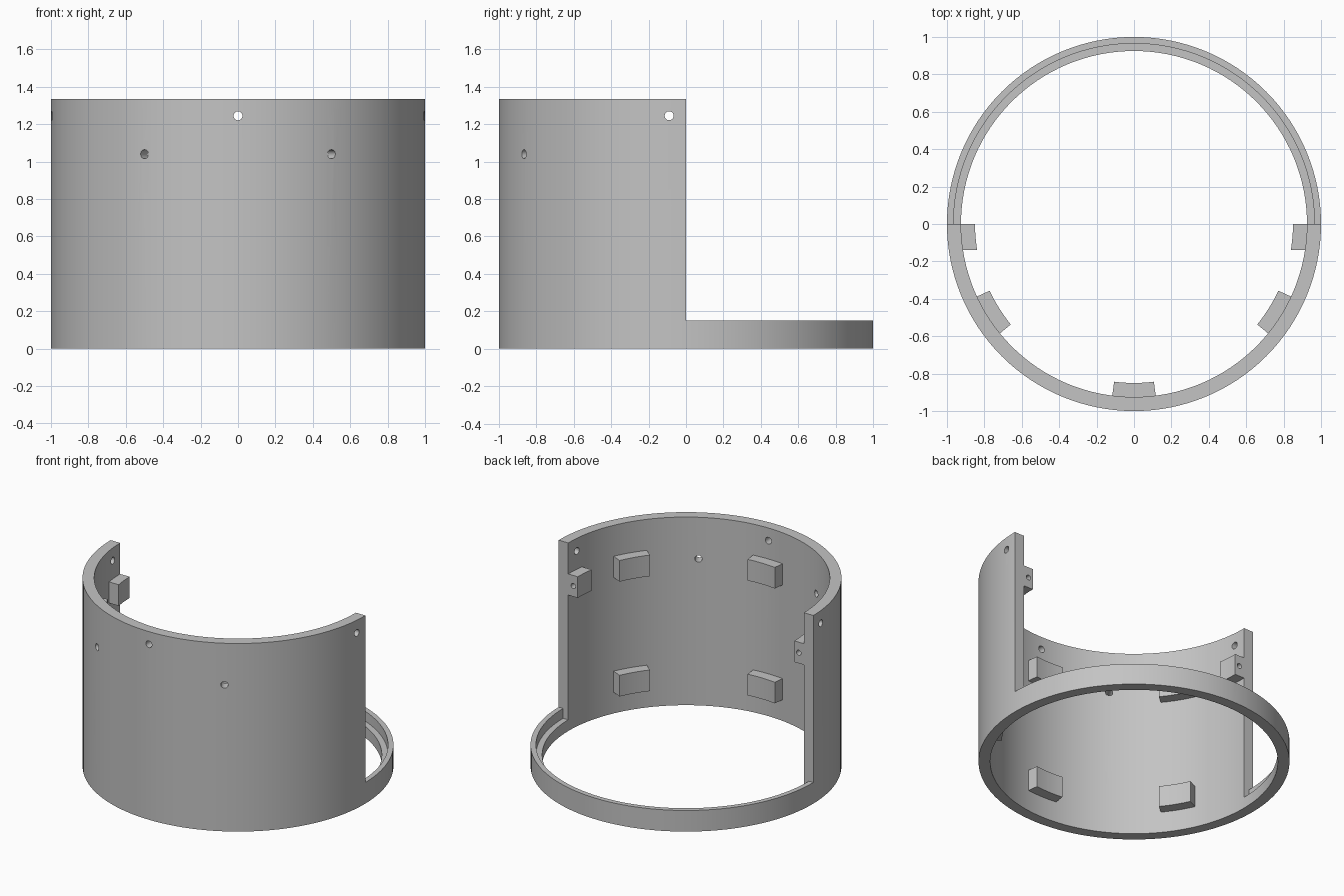
import bpy
import bmesh
from math import asin, cos, pi, radians, sin
from mathutils import Vector

cube = bpy.data.objects.get("Cube")
if cube:
    bpy.data.objects.remove(cube)

OUTER, INNER, RABBET = 1.0, 0.925, 0.965
HEIGHT, RING_TOP, LEDGE = 1.335, 0.15, 0.08
BLOCK_R, BLOCK_H = 0.85, 0.15
LOW_Z, HIGH_Z, VENT_Z = 0.15, 0.965, 1.245
MID_Z = HIGH_Z + BLOCK_H / 2

grey = bpy.data.materials.new("matte grey")
grey.use_nodes = True
grey.diffuse_color = (0.55, 0.55, 0.55, 1)
grey.node_tree.nodes["Principled BSDF"].inputs["Base Color"].default_value = grey.diffuse_color


def finish(name, bm):
    bmesh.ops.recalc_face_normals(bm, faces=bm.faces)
    mesh = bpy.data.meshes.new(name)
    bm.to_mesh(mesh)
    bm.free()
    mesh.materials.append(grey)
    ob = bpy.data.objects.new(name, mesh)
    bpy.context.collection.objects.link(ob)
    return ob


def arc(r, a0, a1, steps):
    return [(r * cos(a0 + (a1 - a0) * i / steps), r * sin(a0 + (a1 - a0) * i / steps))
            for i in range(steps + 1)]


def prism(name, points, z0, z1):
    """Extrude a flat outline from z0 up to z1."""
    bm = bmesh.new()
    face = bm.faces.new([bm.verts.new((x, y, z0)) for x, y in points])
    top = bmesh.ops.extrude_face_region(bm, geom=[face])["geom"]
    bmesh.ops.translate(bm, vec=(0, 0, z1 - z0),
                        verts=[v for v in top if isinstance(v, bmesh.types.BMVert)])
    return finish(name, bm)


def tube(name, r0, r1, z0, z1, segments=128):
    """Revolve a rectangular section into a closed tube."""
    bm = bmesh.new()
    rings = []
    for x, y in arc(1, 0, 2 * pi, segments)[:-1]:
        rings.append([bm.verts.new((x * r, y * r, z))
                      for r, z in ((r0, z0), (r1, z0), (r1, z1), (r0, z1))])
    for i, ring in enumerate(rings):
        after = rings[(i + 1) % segments]
        for j in range(4):
            k = (j + 1) % 4
            bm.faces.new((ring[j], after[j], after[k], ring[k]))
    return finish(name, bm)


def rod(start, end, r):
    """Round cutter between two points."""
    start, end = Vector(start), Vector(end)
    axis = end - start
    bm = bmesh.new()
    bmesh.ops.create_cone(bm, cap_ends=True, segments=24, radius1=r, radius2=r,
                          depth=axis.length)
    turn = axis.to_track_quat("Z", "Y").to_matrix()
    bmesh.ops.rotate(bm, cent=(0, 0, 0), matrix=turn, verts=bm.verts)
    bmesh.ops.translate(bm, vec=(start + end) / 2, verts=bm.verts)
    return finish("hole_cutter", bm)


def cut(ob, cutter):
    mod = ob.modifiers.new("cut", "BOOLEAN")
    mod.operation, mod.solver, mod.object = "DIFFERENCE", "EXACT", cutter
    with bpy.context.temp_override(object=ob, active_object=ob, selected_objects=[ob]):
        bpy.ops.object.modifier_apply(modifier=mod.name)
    bpy.data.objects.remove(cutter)


# Round shell: tall front half, low ring with a stepped rim at the back
shell = tube("shell", INNER, OUTER, 0, HEIGHT)
cut(shell, prism("back_cutter", [(-2, 0), (2, 0), (2, 2), (-2, 2)], RING_TOP, 2))
cut(shell, prism("ledge_cutter", arc(RABBET, 0, pi, 64), LEDGE, 2))

# Upper holes at the sides and front, and the two angled holes below them
for side in (-1, 1):
    cut(shell, rod((side * 0.8, -0.09, VENT_Z), (side * 1.2, -0.09, VENT_Z), 0.024))
    dx, dy = side * sin(radians(30)), -cos(radians(30))
    cut(shell, rod((dx * 0.8, dy * 0.8, MID_Z), (dx * 1.2, dy * 1.2, MID_Z), 0.024))
cut(shell, rod((0, -0.8, VENT_Z), (0, -1.2, VENT_Z), 0.024))
parts = [shell]

# Inner mounting blocks in two rows
seat_r = INNER + 0.004
half = radians(7.2)
for level, z in (("lower", LOW_Z), ("upper", HIGH_Z)):
    for place, angle in (("left", -32), ("front", -90), ("right", -148)):
        a = radians(angle)
        outline = arc(seat_r, a - half, a + half, 8) + arc(BLOCK_R, a + half, a - half, 8)
        parts.append(prism(f"{level}_{place}_block", outline, z, z + BLOCK_H))

# End blocks at the open edges, each with a blind screw hole
depth = 0.14
for side, place in ((1, "left"), (-1, "right")):
    outline = (arc(seat_r, 0, -asin(depth / seat_r), 6)
               + arc(BLOCK_R, -asin(depth / BLOCK_R), 0, 6))
    block = prism(f"{place}_end_block", [(side * x, y) for x, y in outline],
                  HIGH_Z, HIGH_Z + BLOCK_H)
    cut(block, rod((side * 0.885, 0.05, MID_Z), (side * 0.885, -0.1, MID_Z), 0.018))
    parts.append(block)

# Smooth curved walls, crisp edges
bpy.ops.object.select_all(action="DESELECT")
for ob in parts:
    ob.select_set(True)
bpy.context.view_layer.objects.active = shell
bpy.ops.object.shade_smooth_by_angle(angle=radians(30))
